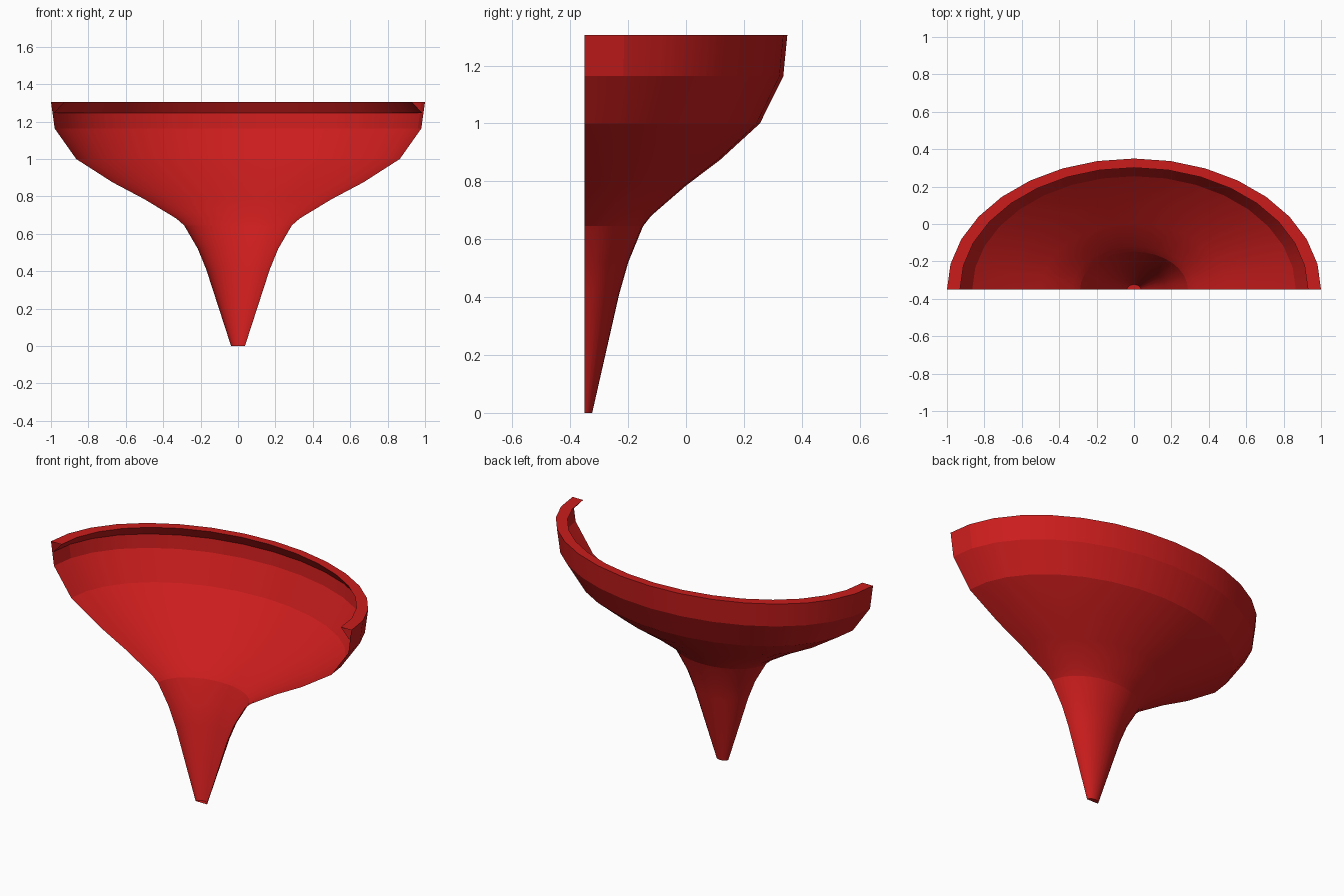
import bpy, bmesh, math

if "Cube" in bpy.data.objects:
    bpy.data.objects.remove(bpy.data.objects["Cube"])

SEGMENTS = 16      # facets round the half ellipse
DEPTH = 0.70       # y radius relative to x radius
BACK_Y = -0.35     # plane of the open flat side

# (radius, height) from the tip up to the rim, then the folded lip
PROFILE = [(0.037, 0.0), (0.17, 0.41), (0.215, 0.52), (0.288, 0.645),
           (0.33, 0.682), (0.50, 0.785), (0.67, 0.875), (0.865, 1.0),
           (0.98, 1.163), (1.0, 1.305), (0.93, 1.305), (0.985, 1.245)]


def half_revolve(name, profile):
    """Sweep a profile through half an ellipse as an open shell."""
    bm = bmesh.new()
    rings = []
    for r, z in profile:
        ring = []
        for i in range(SEGMENTS + 1):
            a = math.pi * i / SEGMENTS
            ring.append(bm.verts.new((r * math.cos(a),
                                      BACK_Y + DEPTH * r * math.sin(a), z)))
        rings.append(ring)
    for low, high in zip(rings, rings[1:]):
        for i in range(SEGMENTS):
            bm.faces.new((low[i], low[i + 1], high[i + 1], high[i]))
    # small cap at the tip
    bm.faces.new(list(reversed(rings[0])))
    mesh = bpy.data.meshes.new(name)
    bm.to_mesh(mesh)
    bm.free()
    obj = bpy.data.objects.new(name, mesh)
    bpy.context.collection.objects.link(obj)
    return obj


# half funnel shell with its lip
shell = half_revolve("half_funnel_shell", PROFILE)

red = bpy.data.materials.new("red")
red.diffuse_color = (0.6, 0.012, 0.012, 1)
red.use_nodes = True
red.node_tree.nodes["Principled BSDF"].inputs["Base Color"].default_value = red.diffuse_color
shell.data.materials.append(red)

bpy.context.view_layer.objects.active = shell
shell.select_set(True)
bpy.ops.object.shade_smooth_by_angle(angle=math.radians(15))
